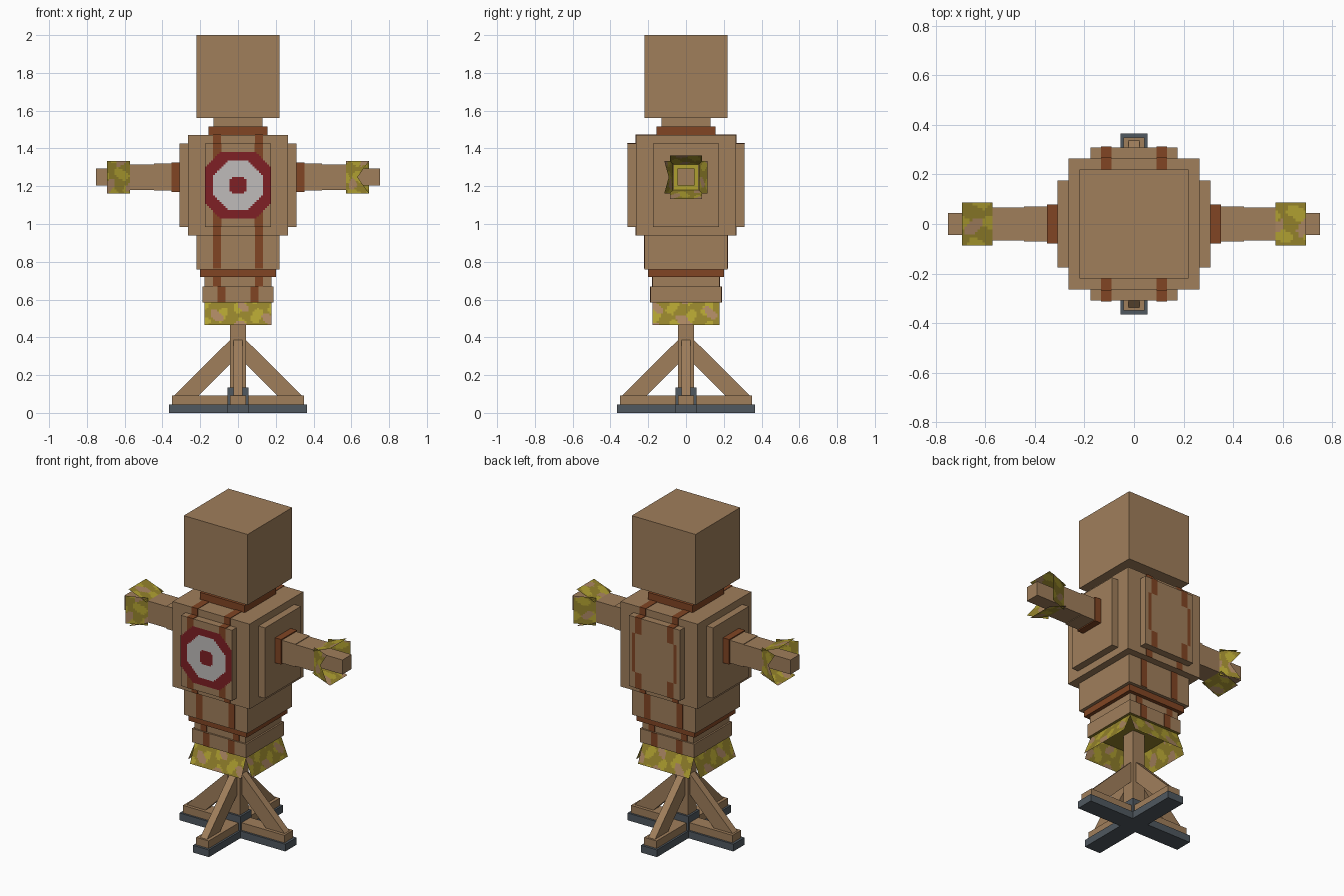
import bpy, bmesh, math
from mathutils import Matrix, Vector

cube = bpy.data.objects.get("Cube")
if cube:
    bpy.data.objects.remove(cube)


def material(name, rgb):
    m = bpy.data.materials.new(name)
    m.use_nodes = True
    m.diffuse_color = (*rgb, 1)
    bsdf = next(n for n in m.node_tree.nodes if n.type == 'BSDF_PRINCIPLED')
    bsdf.inputs["Base Color"].default_value = (*rgb, 1)
    bsdf.inputs["Roughness"].default_value = 0.9
    return m


TAN = material("tan_wood", (.35, .21, .105))
RUST = material("rust_leather", (.22, .06, .017))
RED = material("target_red", (.21, .014, .018))
WHITE = material("target_white", (.52, .50, .49))
SLATE = material("slate_metal", (.08, .098, .115))
YELLOW = material("straw_yellow", (.43, .35, .03))
OLIVE = material("straw_olive", (.29, .22, .024))
PALE = material("straw_pale", (.40, .235, .12))


def finish(name, bm, mats):
    mesh = bpy.data.meshes.new(name)
    bm.to_mesh(mesh)
    bm.free()
    for m in mats:
        mesh.materials.append(m)
    ob = bpy.data.objects.new(name, mesh)
    bpy.context.collection.objects.link(ob)
    return ob


def box(name, x, y, z, mat, turn=0, end=None):
    """Box from axis ranges; 'end' is an optional (direction, material) for one face."""
    bm = bmesh.new()
    bmesh.ops.create_cube(bm, size=1)
    lo, hi = Vector((x[0], y[0], z[0])), Vector((x[1], y[1], z[1]))
    bm.transform(Matrix.Translation((lo + hi) / 2) @ Matrix.Diagonal((*(hi - lo), 1)))
    bm.normal_update()
    mats = [mat]
    if end:
        mats.append(end[1])
        for f in bm.faces:
            f.material_index = int(f.normal.dot(Vector(end[0])) > .9)
    bm.transform(Matrix.Rotation(turn, 4, 'Z'))
    return finish(name, bm, mats)


def block(name, r, z0, z1, mat, end=None):
    return box(name, (-r, r), (-r, r), (z0, z1), mat, 0, end)


def sheet(name, matrix, cols, rows, place, paint, mats):
    """Grid of small cells; paint gives a material index per cell, None leaves a gap."""
    bm = bmesh.new()
    grid = [[bm.verts.new(matrix @ Vector(place(i / cols, j / rows)))
             for i in range(cols + 1)] for j in range(rows + 1)]
    for j in range(rows):
        for i in range(cols):
            k = paint(i, j)
            if k is not None:
                f = bm.faces.new((grid[j][i], grid[j][i + 1],
                                  grid[j + 1][i + 1], grid[j + 1][i]))
                f.material_index = k
    bmesh.ops.delete(bm, geom=[v for v in bm.verts if not v.link_faces], context='VERTS')
    return finish(name, bm, mats)


# Head and body
block("head", .22, 1.56, 2.0, TAN)
block("neck", .13, 1.5, 1.56, TAN)
block("collar", .155, 1.47, 1.515, RUST)
block("torso", .265, .94, 1.47, TAN)
block("waist", .22, .76, .94, TAN)
block("belt", .2, .72, .765, RUST)
block("hips", .177, .66, .72, TAN)
block("hip_band", .187, .585, .67, TAN, ((0, 0, -1), OLIVE))
HALF = math.pi / 2
for k, side in enumerate(("front", "left", "back", "right")):
    box(side + "_panel", (-.176, .176), (-.31, -.26), (.985, 1.425), TAN, k * HALF)


# Painted panels: target on the front, bent straps on front and back
def strap(i, j):
    a, dz = abs(i - 15.5), abs(j - 19.5)
    if dz > 11:
        return 8 <= a < 12
    return 12 <= a < 14


def paint_back(i, j):
    return 0 if strap(i, j) else None


def paint_front(i, j):
    a, b = int(abs(i - 15.5)), int(abs(j - 19.5))
    if max(a, b) < 16 and a + b < 24:
        if max(a, b) < 4 and a + b < 6:
            return 1
        return 2 if max(a, b) < 12 and a + b < 16 else 1
    return paint_back(i, j)


def panel_place(s, t):
    return (-.176 + .352 * s, -.313, .985 + .44 * t)


sheet("target", Matrix(), 32, 40, panel_place, paint_front, [RUST, RED, WHITE])
sheet("back_straps", Matrix.Rotation(math.pi, 4, 'Z'), 32, 40, panel_place,
      paint_back, [RUST])

# Straps over the rest of the body: inner x, depth range, height range
T = .003
STRAPS = [
    (.09, (.15, .265 + T), (1.47, 1.47 + T)),
    (.09, (.265, .265 + T), (1.42, 1.47)),
    (.09, (.265, .31 + T), (1.425, 1.425 + T)),
    (.09, (.265, .265 + T), (.94, .985)),
    (.09, (.22, .22 + T), (.765, .94)),
    (.09, (.177, .177 + T), (.67, .72)),
    (.065, (.187, .187 + T), (.585, .67)),
]
for turn, face in ((0, "front"), (math.pi, "back")):
    for x, (y0, y1), z in STRAPS:
        for s in (-1, 1):
            xs = sorted((s * x, s * (x + .043)))
            box(face + "_strap", xs, (-y1, -y0), z, RUST, turn)


# Straw flaps, flaring outward around an axis
def flap(name, matrix, half, length, r0, r1, cols, seed, notched=False):
    def place(s, t):
        w = 2 * s - 1
        if notched:
            t *= .5 + .5 * abs(w)
        return (w * half, -(r0 + (r1 - r0) * t), length * t)

    def blotch(i, j):
        p = math.sin(.75 * i + seed) + math.sin(.6 * j - .35 * i + 2 * seed)
        q = math.sin(.5 * i - 1.7 * seed) + math.sin(.55 * j + .3 * i + seed)
        if q + .06 * (j - 6) > .95:
            return 2
        return 0 if p > .3 else 1
    return sheet(name, matrix, cols, 12, place, blotch, [YELLOW, OLIVE, PALE])


for k in range(4):
    m = (Matrix.Rotation(k * HALF, 4, 'Z') @ Matrix.Translation((0, 0, .587))
         @ Matrix.Rotation(math.pi, 4, 'X'))
    flap("skirt_flap", m, .177, .122, .17, .22, 32, 1 + k)

# Arms, the second being the first turned half way round
ZC = 1.248
for turn, side in ((0, "left"), (math.pi, "right")):
    def arm_box(part, x0, x1, r, mat, end=None):
        box(side + "_" + part, (x0, x1), (-r, r), (ZC - r, ZC + r), mat, turn, end)
    arm_box("shoulder_ring", .3, .352, .078, RUST)
    arm_box("upper_arm", .35, .445, .071, TAN)
    arm_box("forearm", .445, .575, .067, TAN, ((1, 0, 0), YELLOW))
    arm_box("hand", .57, .752, .045, TAN)
    for k in range(4):
        m = (Matrix.Rotation(turn, 4, 'Z') @ Matrix.Translation((.572, 0, ZC))
             @ Matrix.Rotation(HALF, 4, 'Y') @ Matrix.Rotation(k * HALF, 4, 'Z'))
        flap(side + "_cuff_flap", m, .086, .122, .068, .115, 16, 2.3 + k + turn, k == 0)

# Stand: post, bracket, crossed feet and slanted braces
block("post", .043, .04, .6, TAN)
block("post_bracket", .055, 0, .135, SLATE)
for k in range(2):
    box("foot_plate", (-.365, .365), (-.055, .055), (0, .045), SLATE, k * HALF)
    box("foot_beam", (-.35, .35), (-.043, .043), (.045, .092), TAN, k * HALF)
for k in range(4):
    bm = bmesh.new()
    outline = [(.34, .09), (.21, .09), (.04, .26), (.04, .388)]
    face = bm.faces.new([bm.verts.new((x, -.023, z)) for x, z in outline])
    ext = bmesh.ops.extrude_face_region(bm, geom=[face])["geom"]
    bmesh.ops.translate(bm, vec=(0, .046, 0),
                        verts=[g for g in ext if isinstance(g, bmesh.types.BMVert)])
    bmesh.ops.recalc_face_normals(bm, faces=bm.faces)
    bm.transform(Matrix.Rotation(k * HALF, 4, 'Z'))
    finish("brace", bm, [TAN])
